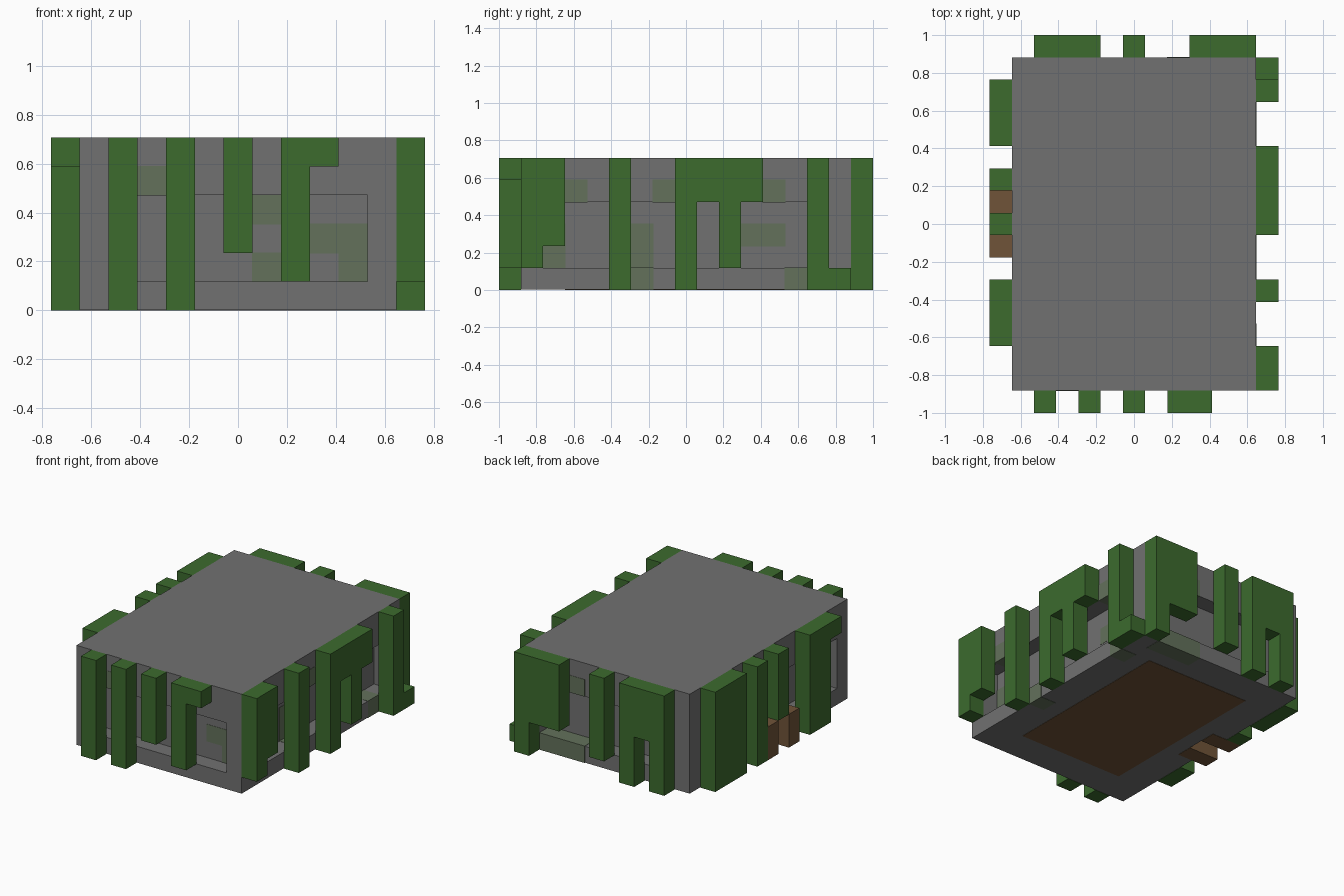
import bpy
import bmesh
from mathutils import Matrix, Vector

CELL = 2 / 17
WIDE, DEEP, TALL = 13, 17, 6
LAST_X, LAST_Y = WIDE - 1, DEEP - 1

cube = bpy.data.objects.get("Cube")
if cube:
    bpy.data.objects.remove(cube, do_unlink=True)


def make_material(name, red, green, blue):
    material = bpy.data.materials.new(name)
    material.use_nodes = True
    colour = (red, green, blue, 1)
    material.diffuse_color = colour
    shader = material.node_tree.nodes["Principled BSDF"]
    shader.inputs["Base Color"].default_value = colour
    shader.inputs["Roughness"].default_value = 0.9
    return material


stone = make_material("grey stone", 0.165, 0.165, 0.165)
leaf = make_material("leaf green", 0.045, 0.145, 0.027)
moss = make_material("mossy stone", 0.125, 0.165, 0.105)
wood = make_material("brown wood", 0.16, 0.088, 0.04)


def blocks(name, material, ranges, grow=0.0):
    """Join boxes given as inclusive (first, last) cell ranges on x, y and z."""
    bm = bmesh.new()
    centre = Vector((WIDE / 2, DEEP / 2, 0))
    for spans in ranges:
        low = (Vector([s[0] for s in spans]) - centre) * CELL
        high = (Vector([s[1] + 1 for s in spans]) - centre) * CELL
        low -= Vector((grow, grow, grow))
        high += Vector((grow, grow, grow))
        low.z = max(low.z, 0)
        size = Matrix.Diagonal((*(high - low), 1))
        bmesh.ops.create_cube(bm, size=1, matrix=Matrix.Translation((low + high) / 2) @ size)
    mesh = bpy.data.meshes.new(name)
    bm.to_mesh(mesh)
    bm.free()
    mesh.materials.append(material)
    obj = bpy.data.objects.new(name, mesh)
    bpy.context.collection.objects.link(obj)
    return obj


def one(cell):
    return (cell, cell)


# Stone shell: base with a doorway notch, recessed walls, corner pillars, roof
inner_x, inner_y = (2, LAST_X - 2), (2, LAST_Y - 2)
full_x, full_y = (1, LAST_X - 1), (1, LAST_Y - 1)
base = blocks("stone_base", stone, [
    ((2, LAST_X - 1), full_y, one(0)),
    (one(1), (1, 6), one(0)),
    (one(1), (10, LAST_Y - 1), one(0)),
])
for vertex in base.data.vertices:
    vertex.co.z = max(vertex.co.z, 0.002)
blocks("recessed_walls", stone, [(inner_x, inner_y, (1, 3))])
blocks("corner_pillars", stone,
       [(one(x), one(y), (1, 3)) for x in full_x for y in full_y])
blocks("roof_slab", stone, [(full_x, full_y, (4, 5))])

# Wooden floor showing underneath
floor = blocks("wooden_floor", wood, [((3, 9), (3, 13), one(0))])
for vertex in floor.data.vertices:
    vertex.co.z = min(vertex.co.z, 0.005)

# Wooden door posts
for label, y in (("back", 9), ("front", 7)):
    blocks(label + "_door_post", wood, [((0, 1), one(y), (0, 1))])

# Hanging vines: column -> lowest level, each reaching the roof
top = TALL - 1
front = {2: 0, 4: 0, 6: 2, 8: 1, 9: 5}
back = {2: 0, 3: 3, 4: 0, 6: 1, 9: 2, 10: 2, 11: 0}
left = {1: 1, 2: 2, 5: 0, 8: 0, 9: 4, 10: 1, 11: 4, 14: 0}
right = {3: 5, 4: 0, 5: 0, 8: 2, 10: 0, 12: 0, 13: 0, 14: 0}
for name, columns, y in (("front_vines", front, 0), ("back_vines", back, LAST_Y)):
    blocks(name, leaf, [(one(x), one(y), (low, top)) for x, low in columns.items()])
for name, columns, x in (("left_vines", left, LAST_X), ("right_vines", right, 0)):
    blocks(name, leaf, [(one(x), one(y), (low, top)) for y, low in columns.items()])
blocks("left_vine_foot", leaf, [(one(LAST_X), one(15), one(0))])

# Mossy stones, a hair proud of the shell
wall_x, edge_x = LAST_X - 2, LAST_X - 1
blocks("front_moss", moss, [
    (one(3), one(1), one(4)),
    (one(7), one(2), one(3)),
    (one(7), one(2), one(1)),
    ((9, 10), one(2), one(2)),
    (one(10), one(2), one(1)),
], grow=0.002)
blocks("left_moss", moss,
       [(one(edge_x), one(y), one(4)) for y in (3, 7, 12)]
       + [(one(edge_x), one(y), one(0)) for y in (6, 13)]
       + [(one(wall_x), (11, 12), one(2)), (one(wall_x), one(6), (1, 2))], grow=0.002)
blocks("back_moss", moss, [
    (one(8), one(LAST_Y - 1), one(4)),
    ((8, 10), one(LAST_Y - 1), one(0)),
], grow=0.002)
